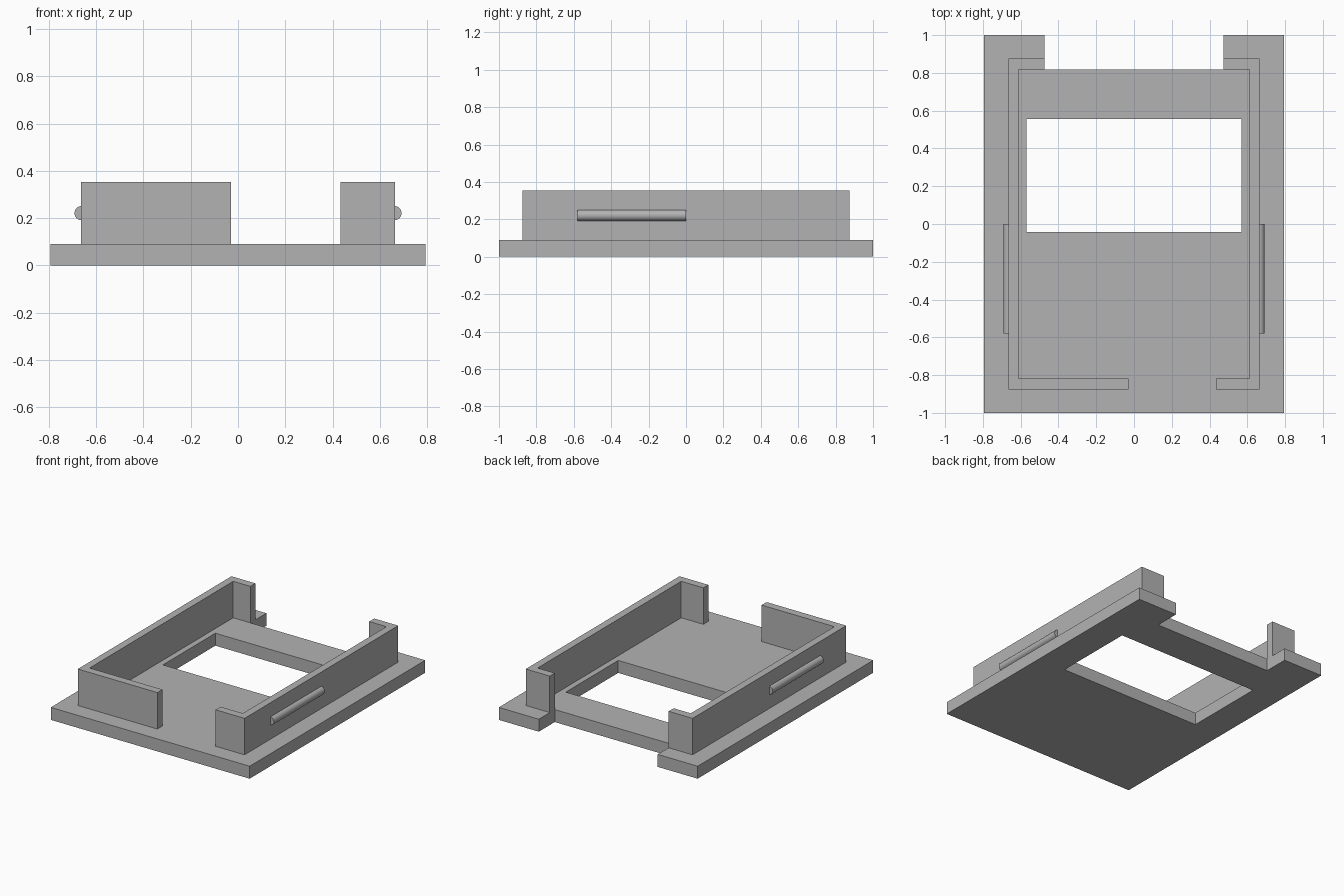
import bpy, bmesh, math
from mathutils import Vector

if "Cube" in bpy.data.objects:
    bpy.data.objects.remove(bpy.data.objects["Cube"])

grey = bpy.data.materials.new("plain grey")
grey.diffuse_color = (0.45, 0.45, 0.45, 1)
grey.use_nodes = True
grey.node_tree.nodes["Principled BSDF"].inputs["Base Color"].default_value = grey.diffuse_color


def prism(name, outline, offset):
    """Extrude a planar outline of 3D points along offset."""
    bm = bmesh.new()
    face = bm.faces.new([bm.verts.new(p) for p in outline])
    ext = bmesh.ops.extrude_face_region(bm, geom=[face])
    moved = [v for v in ext["geom"] if isinstance(v, bmesh.types.BMVert)]
    bmesh.ops.translate(bm, verts=moved, vec=Vector(offset))
    bmesh.ops.recalc_face_normals(bm, faces=bm.faces)
    mesh = bpy.data.meshes.new(name)
    bm.to_mesh(mesh)
    bm.free()
    mesh.materials.append(grey)
    obj = bpy.data.objects.new(name, mesh)
    bpy.context.collection.objects.link(obj)
    return obj


BASE_H, WALL_TOP = 0.09, 0.353
X_OUT, X_IN = 0.665, 0.611
Y_OUT, Y_IN = 0.875, 0.818
NOTCH_X = 0.474

# Base plate with a wide notch in the back edge
plate_outline = [(-0.793, -1), (0.793, -1), (0.793, 1), (NOTCH_X, 1),
                 (NOTCH_X, Y_IN), (-NOTCH_X, Y_IN), (-NOTCH_X, 1), (-0.793, 1)]
base = prism("base_plate", [(x, y, 0) for x, y in plate_outline], (0, 0, BASE_H))

# Rectangular window through the plate
window = [(-0.57, -0.042), (0.57, -0.042), (0.57, 0.556), (-0.57, 0.556)]
cutter = prism("window_cutter", [(x, y, -0.1) for x, y in window], (0, 0, 0.4))
cutter.hide_render = True
cut = base.modifiers.new("window", "BOOLEAN")
cut.operation, cut.solver, cut.object = "DIFFERENCE", "EXACT", cutter
bpy.context.view_layer.objects.active = base
bpy.ops.object.modifier_apply(modifier=cut.name)
bpy.data.objects.remove(cutter)

# Side walls with returns: a long front return on the left, a short one on the right
for side, s, front_end in (("left", -1, 0.03), ("right", 1, 0.434)):
    wall = [(front_end, -Y_OUT), (X_OUT, -Y_OUT), (X_OUT, Y_OUT), (NOTCH_X, Y_OUT),
            (NOTCH_X, Y_IN), (X_IN, Y_IN), (X_IN, -Y_IN), (front_end, -Y_IN)]
    prism(side + "_wall", [(s * x, y, BASE_H) for x, y in wall],
          (0, 0, WALL_TOP - BASE_H))

    # Half-round snap ridge on the outside of the wall
    r, n = 0.03, 16
    arc = [math.pi * (i / n - 0.5) for i in range(n + 1)]
    ridge = prism(side + "_snap_ridge",
                  [(s * (X_OUT - 0.003 + r * math.cos(a)), -0.58, 0.221 + r * math.sin(a))
                   for a in arc], (0, 0.58, 0))
    bpy.ops.object.select_all(action="DESELECT")
    ridge.select_set(True)
    bpy.context.view_layer.objects.active = ridge
    bpy.ops.object.shade_smooth_by_angle(angle=math.radians(30))
